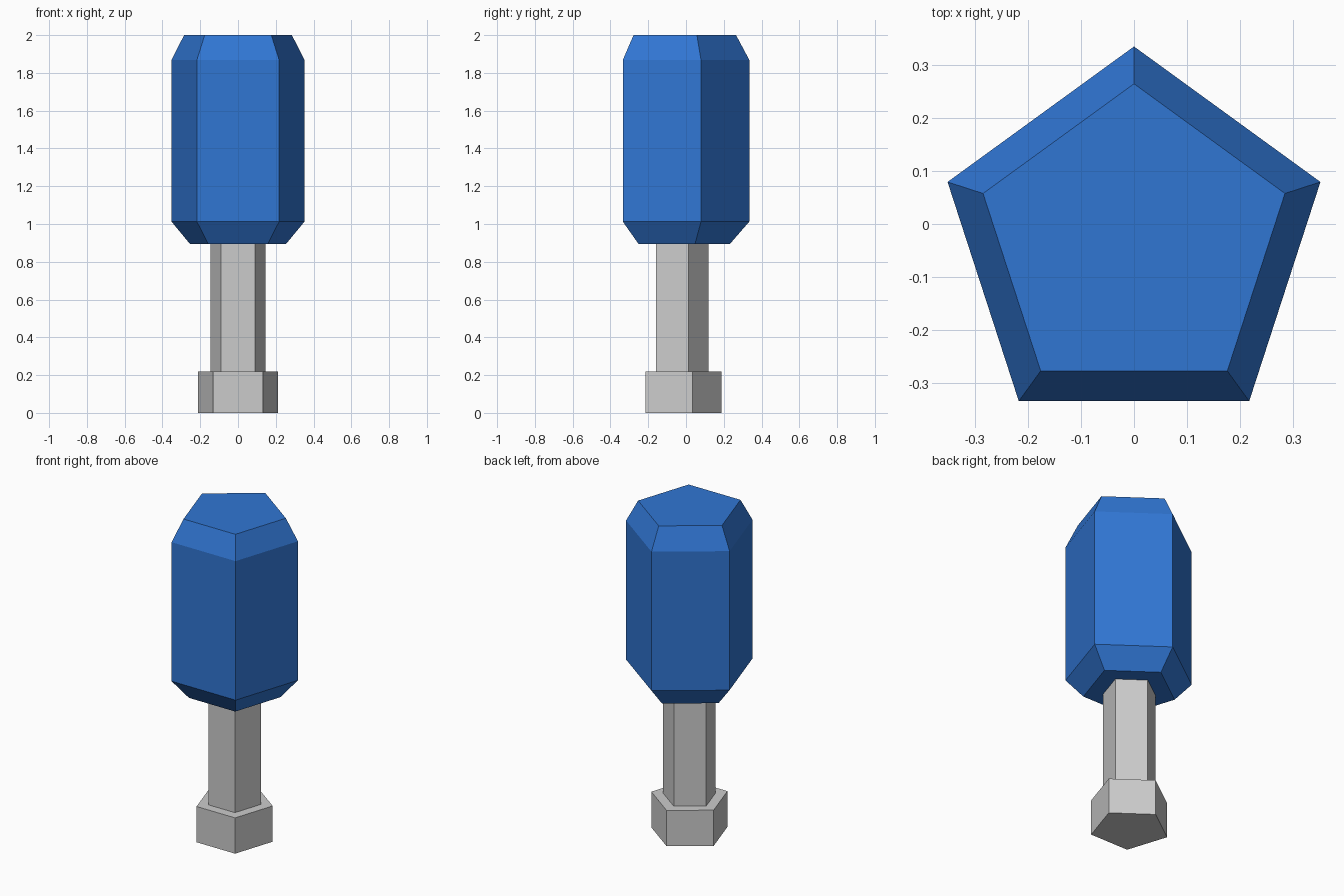
import bpy, bmesh
from math import sin, cos, pi

if "Cube" in bpy.data.objects:
    bpy.data.objects.remove(bpy.data.objects["Cube"])

SIDES = 5
CENTRE_Y = -0.035  # puts the pentagon's bounds centred on y = 0


def ringed_prism(name, profile, colour=None):
    """Closed pentagonal solid from (radius, z) pairs, listed bottom to top."""
    bm = bmesh.new()
    rings = []
    for r, z in profile:
        angles = [pi / 2 + 2 * pi * i / SIDES for i in range(SIDES)]
        rings.append([bm.verts.new((r * cos(a), CENTRE_Y + r * sin(a), z)) for a in angles])
    for low, high in zip(rings, rings[1:]):
        for i in range(SIDES):
            j = (i + 1) % SIDES
            bm.faces.new((low[i], low[j], high[j], high[i]))
    bm.faces.new(rings[0][::-1])
    bm.faces.new(rings[-1])
    mesh = bpy.data.meshes.new(name)
    bm.to_mesh(mesh)
    bm.free()
    obj = bpy.data.objects.new(name, mesh)
    bpy.context.collection.objects.link(obj)
    if colour:
        mat = bpy.data.materials.new(name + "_material")
        mat.diffuse_color = colour
        mat.use_nodes = True
        mat.node_tree.nodes["Principled BSDF"].inputs["Base Color"].default_value = mat.diffuse_color
        mesh.materials.append(mat)
    return obj


# Grey shaft with its wider foot
ringed_prism("shaft", [(0.223, 0), (0.223, 0.22), (0.154, 0.22), (0.154, 0.9)])

# Blue handle with bevelled ends
ringed_prism("handle", [(0.268, 0.895), (0.3705, 1.013), (0.3705, 1.868), (0.30, 2.0)],
             (0.03, 0.18, 0.65, 1))
